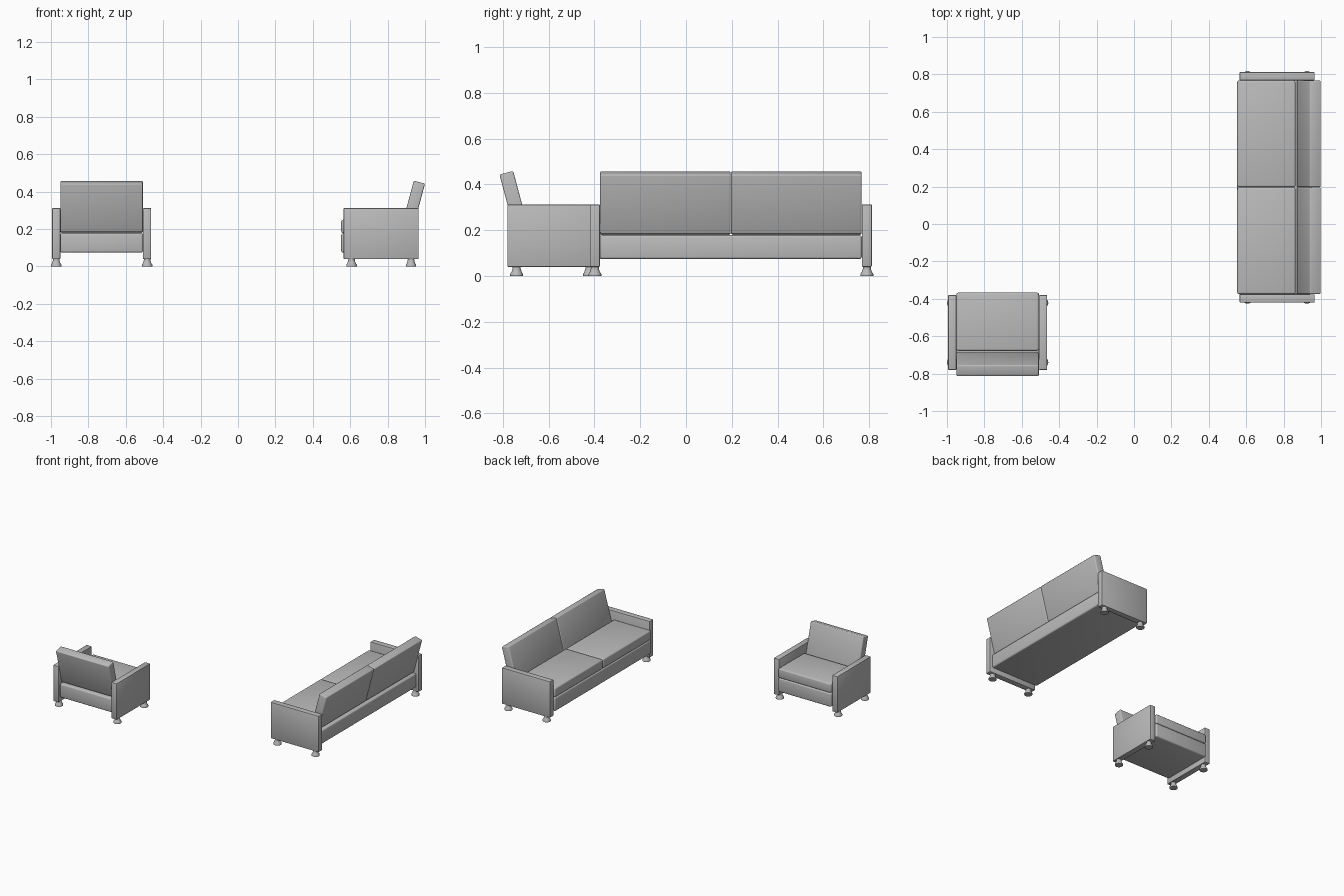
import bpy, bmesh, math
from mathutils import Matrix, Vector

cube = bpy.data.objects.get("Cube")
if cube:
    bpy.data.objects.remove(cube, do_unlink=True)

grey = bpy.data.materials.new("grey upholstery")
grey.use_nodes = True
COLOUR = (0.5, 0.5, 0.5, 1)
grey.diffuse_color = COLOUR
grey.node_tree.nodes["Principled BSDF"].inputs["Base Color"].default_value = COLOUR


def finish(name, bm, matrix, smooth_angle):
    mesh = bpy.data.meshes.new(name)
    bmesh.ops.recalc_face_normals(bm, faces=bm.faces)
    bm.to_mesh(mesh)
    bm.free()
    mesh.materials.append(grey)
    obj = bpy.data.objects.new(name, mesh)
    bpy.context.collection.objects.link(obj)
    obj.matrix_world = matrix
    bpy.ops.object.select_all(action='DESELECT')
    obj.select_set(True)
    bpy.context.view_layer.objects.active = obj
    bpy.ops.object.shade_smooth_by_angle(angle=math.radians(smooth_angle))
    return obj


def soft_box(name, place, x, y, z, radius, segments=3):
    """Rounded box spanning the given (low, high) ranges."""
    bm = bmesh.new()
    bmesh.ops.create_cube(bm, size=1)
    spans = (x, y, z)
    bmesh.ops.scale(bm, vec=[hi - lo for lo, hi in spans], verts=bm.verts)
    bmesh.ops.translate(bm, vec=[(lo + hi) / 2 for lo, hi in spans], verts=bm.verts)
    bmesh.ops.bevel(bm, geom=bm.edges[:], offset=radius, segments=segments,
                    profile=0.5, affect='EDGES')
    return finish(name, bm, place, 40)


def foot(name, place, x, y):
    """Flared round foot turned from a short profile."""
    profile = [(0, 0), (0.028, 0), (0.028, 0.009), (0.022, 0.018),
               (0.018, 0.03), (0.017, 0.042), (0, 0.042)]
    bm = bmesh.new()
    verts = [bm.verts.new((r, 0, h)) for r, h in profile]
    edges = [bm.edges.new(pair) for pair in zip(verts, verts[1:])]
    bmesh.ops.spin(bm, geom=verts + edges, cent=(0, 0, 0), axis=(0, 0, 1),
                   angle=math.tau, steps=20)
    bmesh.ops.remove_doubles(bm, verts=bm.verts, dist=0.0001)
    return finish(name, bm, place @ Matrix.Translation((x, y, 0)), 35)


def seating(prefix, place, inner_half, cushions):
    """Seat with its front at local y = 0, facing local -y."""
    arm = 0.044
    # Arm panels and feet on both sides
    for side, label in ((-1, "right"), (1, "left")):
        centre = side * (inner_half + arm / 2)
        soft_box(f"{prefix}_{label}_arm", place, (centre - arm / 2, centre + arm / 2),
                 (0, 0.4), (0.04, 0.312), 0.004, 2)
        for y, end in ((0.042, "front"), (0.36, "back")):
            foot(f"{prefix}_{end}_{label}_foot", place, centre, y)
    # Base between the arms
    soft_box(f"{prefix}_base", place, (-inner_half, inner_half),
             (-0.013, 0.385), (0.074, 0.178), 0.01)
    # Seat and back cushions side by side
    tilt = place @ Matrix.Translation((0, 0.365, 0.182)) @ Matrix.Rotation(
        math.radians(-15), 4, 'X')
    width = 2 * inner_half / cushions
    for i in range(cushions):
        lo = -inner_half + i * width
        span = (lo + 0.001, lo + width - 0.001)
        soft_box(f"{prefix}_seat_cushion_{i + 1}", place, span,
                 (-0.013, 0.298), (0.179, 0.25), 0.01)
        soft_box(f"{prefix}_back_cushion_{i + 1}", tilt, span,
                 (-0.062, 0), (0, 0.27), 0.007)


# Long sofa facing -x, armchair facing +y
seating("sofa", Matrix.Translation((0.565, 0.196, 0))
        @ Matrix.Rotation(-math.pi / 2, 4, 'Z'), 0.572, 2)
seating("armchair", Matrix.Translation((-0.729, -0.38, 0))
        @ Matrix.Rotation(math.pi, 4, 'Z'), 0.221, 1)
